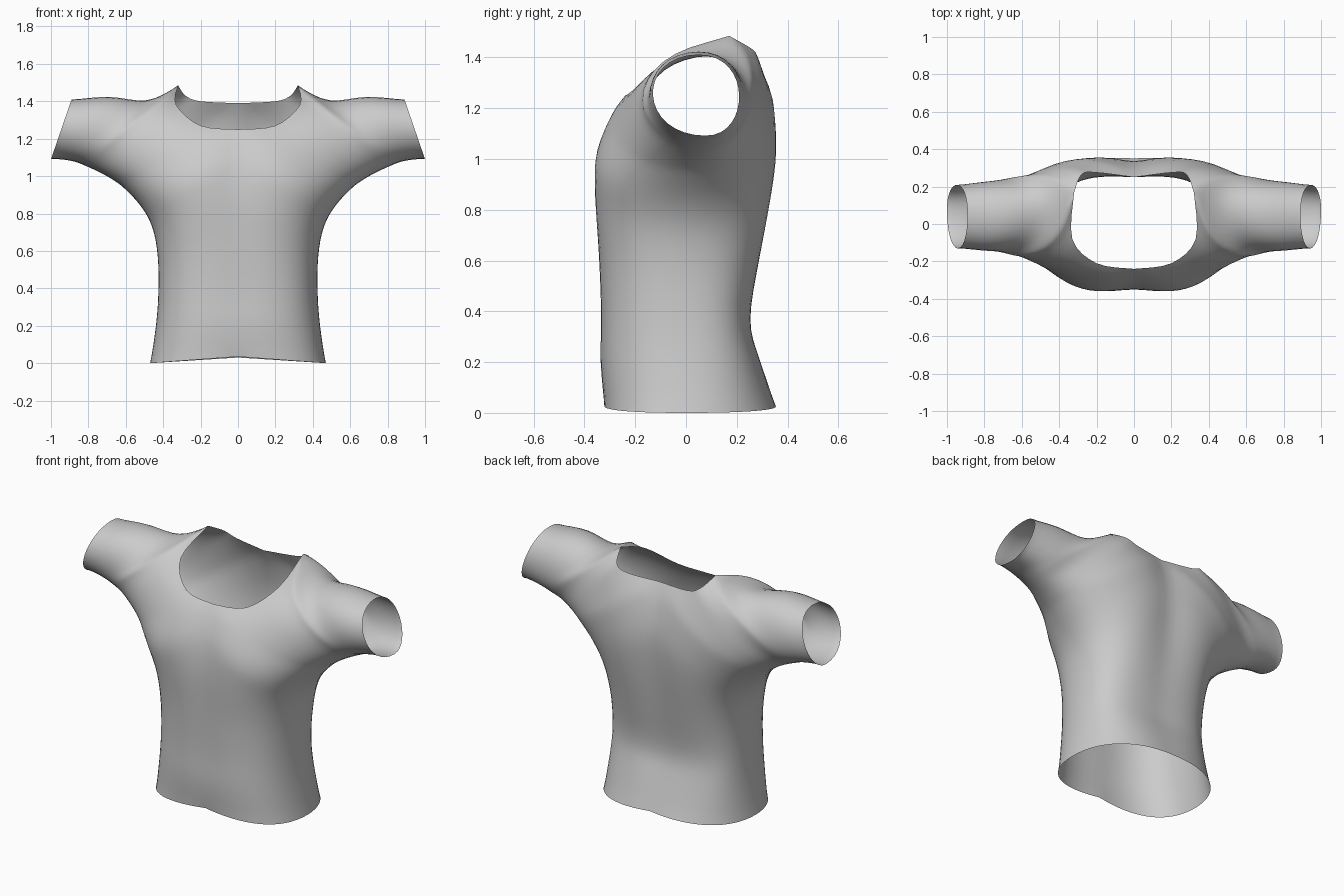
import bpy, bmesh
from mathutils import Vector

if "Cube" in bpy.data.objects:
    bpy.data.objects.remove(bpy.data.objects["Cube"])

# Side seam: hem -> waist -> armpit -> underside of sleeve (x, y, z)
SEAM = [(.47, 0, 0), (.44, 0, .2), (.427, 0, .38), (.43, 0, .57), (.46, .01, .73),
        (.53, .03, .85), (.63, .05, .95), (.70, .06, .995), (.77, .07, 1.03),
        (.83, .08, 1.055), (.88, .08, 1.075), (.94, .08, 1.085), (1, .08, 1.09)]
# Shoulder seam, shared by front and back: x, y, z
SHOULDER = [(.32, .17, 1.485), (.48, .1, 1.405), (.68, .05, 1.43), (.89, .05, 1.41)]
# Centre line then neck edge: x, y, z
FRONT_EDGE = [(0, -.315, .035), (0, -.335, .2), (0, -.33, .38), (0, -.34, .65),
              (0, -.345, .9), (0, -.31, 1.1), (0, -.24, 1.25),
              (.2, -.21, 1.27), (.33, -.08, 1.38)] + SHOULDER
BACK_EDGE = [(0, .35, .03), (0, .285, .22), (0, .245, .36), (0, .28, .62),
             (0, .315, .9), (0, .325, 1.15), (0, .25, 1.39),
             (.2, .275, 1.40), (.28, .265, 1.43)] + SHOULDER
# Fullness of the cloth near the edge and near the seam (y, y)
FRONT_BULGE = [(-.35, -.25), (-.36, -.26), (-.36, -.26), (-.37, -.26), (-.41, -.27),
               (-.44, -.31), (-.38, -.28), (-.31, -.23), (-.27, -.22), (-.28, -.27),
               (-.23, -.24), (-.21, -.22), (-.20, -.19)]
BACK_BULGE = [(.38, .24), (.31, .24), (.27, .23), (.32, .24), (.39, .25), (.43, .29),
              (.46, .32), (.38, .28), (.33, .265), (.31, .30), (.29, .29),
              (.28, .277), (.265, .25)]
SPREAD = [.62, .62, .62, .62, .6, .5, .4, .3, .2, .1, .05, 0, 0]
CORNERS = [0, 6, 9, 12]   # hem, neck centre, neck point, sleeve end
STEPS, ACROSS = 4, 16


def spline(points):
    """Smooth rows through the points, keeping the corners sharp."""
    out = []
    for lo, hi in zip(CORNERS, CORNERS[1:]):
        for i in range(lo, hi):
            p0, p1, p2, p3 = (Vector(points[min(max(k, lo), hi)]) for k in range(i - 1, i + 3))
            for s in range(STEPS):
                t = s / STEPS
                out.append(p1 + .5 * t * ((p2 - p0) + t * ((2 * p0 - 5 * p1 + 4 * p2 - p3)
                           + t * (3 * p1 - p0 - 3 * p2 + p3))))
    return out + [Vector(points[-1])]


def panel(bm, edge, bulge):
    """One half of the front or back, swept from hem to sleeve end."""
    rows = []
    spread = spline([(s, 0) for s in SPREAD])
    for a, s, b, f in zip(spline(edge), spline(SEAM), spline(bulge), spread):
        c1, c2 = a.lerp(s, f[0]), s.copy()
        c1.y, c2.y = b
        row = []
        for k in range(ACROSS + 1):
            t = k / ACROSS
            u = 1 - t
            row.append(bm.verts.new(u**3 * a + 3*u*u*t * c1 + 3*u*t*t * c2 + t**3 * s))
        rows.append(row)
    for r, q in zip(rows, rows[1:]):
        for k in range(ACROSS):
            bm.faces.new((r[k], r[k + 1], q[k + 1], q[k]))


bm = bmesh.new()
panel(bm, FRONT_EDGE, FRONT_BULGE)
panel(bm, BACK_EDGE, BACK_BULGE)
# Mirror to the other side and sew the seams
half = bm.verts[:] + bm.edges[:] + bm.faces[:]
copy = bmesh.ops.duplicate(bm, geom=half)["geom"]
for v in copy:
    if isinstance(v, bmesh.types.BMVert):
        v.co.x = -v.co.x
bmesh.ops.remove_doubles(bm, verts=bm.verts[:], dist=.0005)
# Relax the cloth slightly, leaving the openings in place
inner = [v for v in bm.verts if not v.is_boundary]
for _ in range(4):
    bmesh.ops.smooth_vert(bm, verts=inner, factor=.5, use_axis_x=True,
                          use_axis_y=True, use_axis_z=True)
bmesh.ops.recalc_face_normals(bm, faces=bm.faces[:])

mesh = bpy.data.meshes.new("shirt")
bm.to_mesh(mesh)
bm.free()
mesh.shade_smooth()
shirt = bpy.data.objects.new("shirt", mesh)
bpy.context.collection.objects.link(shirt)

grey = bpy.data.materials.new("light_grey_cloth")
grey.diffuse_color = (.6, .6, .6, 1)
grey.use_nodes = True
grey.node_tree.nodes["Principled BSDF"].inputs["Base Color"].default_value = grey.diffuse_color
mesh.materials.append(grey)
